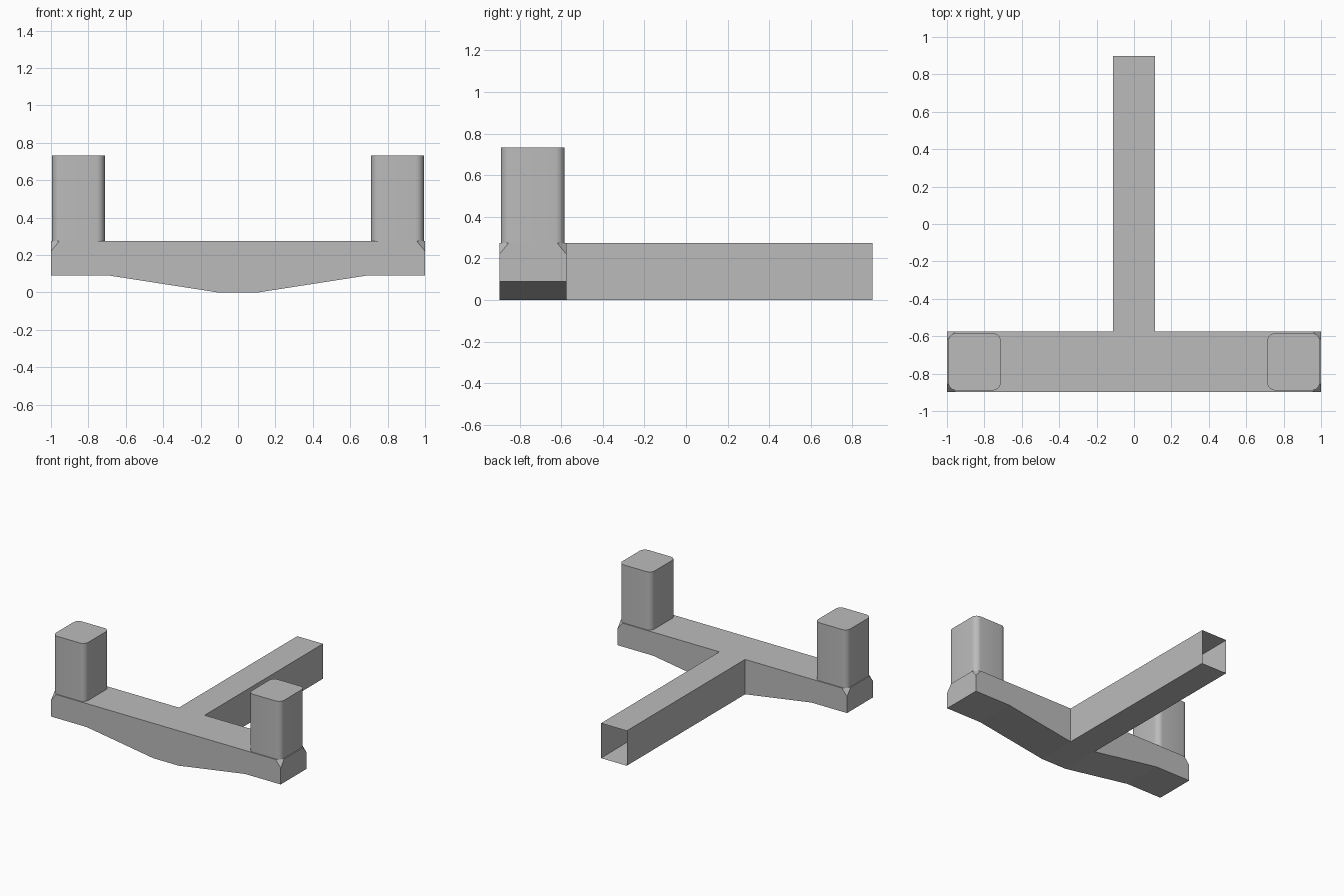
import bpy, bmesh
from mathutils import Vector

cube = bpy.data.objects.get("Cube")
if cube:
    bpy.data.objects.remove(cube, do_unlink=True)

# Single plain grey finish
COLOUR = (0.5, 0.5, 0.5, 1)
grey = bpy.data.materials.new("plain grey")
grey.use_nodes = True
grey.diffuse_color = COLOUR
grey.node_tree.nodes["Principled BSDF"].inputs["Base Color"].default_value = COLOUR

TOP, FRONT, BACK, STEM_END = 0.275, -0.897, -0.575, 0.897
STEM_HALF = 0.112


def finish(bm, name):
    bmesh.ops.recalc_face_normals(bm, faces=bm.faces)
    mesh = bpy.data.meshes.new(name)
    bm.to_mesh(mesh)
    bm.free()
    mesh.materials.append(grey)
    obj = bpy.data.objects.new(name, mesh)
    bpy.context.collection.objects.link(obj)
    return obj


def box(bm, low, high):
    verts = bmesh.ops.create_cube(bm, size=1)["verts"]
    for v in verts:
        v.co = [a if c < 0 else b for a, b, c in zip(low, high, v.co)]
    return verts


# Crossbar: bellied profile extruded front to back
bm = bmesh.new()
half = [(1, TOP), (1, 0.09), (0.69, 0.09), (0.11, 0)]
profile = half + [(-x, z) for x, z in reversed(half)]
face = bm.faces.new([bm.verts.new((x, FRONT, z)) for x, z in profile])
out = bmesh.ops.extrude_face_region(bm, geom=[face])["geom"]
for v in out:
    if isinstance(v, bmesh.types.BMVert):
        v.co.y = BACK
# Cut the four upper outer corners
for sx in (-1, 1):
    for y, sy in ((FRONT, -1), (BACK, 1)):
        point = Vector((sx, y, TOP - 0.055))
        normal = Vector((sx / 0.045, sy / 0.045, 1 / 0.055))
        cut = bmesh.ops.bisect_plane(
            bm, geom=bm.verts[:] + bm.edges[:] + bm.faces[:],
            plane_co=point, plane_no=normal, clear_outer=True)
        edges = [e for e in cut["geom_cut"] if isinstance(e, bmesh.types.BMEdge)]
        bmesh.ops.holes_fill(bm, edges=edges)
finish(bm, "crossbar")

# Stem: square bar with a rectangular socket in its rear end
bm = bmesh.new()
box(bm, (-STEM_HALF, BACK, 0), (STEM_HALF, STEM_END, TOP))
end = max(bm.faces, key=lambda f: f.calc_center_median().y)
bmesh.ops.inset_region(bm, faces=[end], thickness=0.064)
for v in end.verts:
    v.co.y = BACK + 0.05
finish(bm, "stem")

# Upright posts with rounded vertical edges
for side, sx in (("left", 1), ("right", -1)):
    bm = bmesh.new()
    xs = sorted((sx * 0.712, sx * 0.994))
    box(bm, (xs[0], -0.89, TOP), (xs[1], -0.583, 0.732))
    upright = [e for e in bm.edges
               if abs(e.verts[0].co.z - e.verts[1].co.z) > 0.1]
    bmesh.ops.bevel(bm, geom=upright, offset=0.045, segments=6,
                    profile=0.5, affect='EDGES')
    post = finish(bm, side + "_post")
    bpy.ops.object.select_all(action='DESELECT')
    post.select_set(True)
    bpy.context.view_layer.objects.active = post
    bpy.ops.object.shade_smooth_by_angle()
